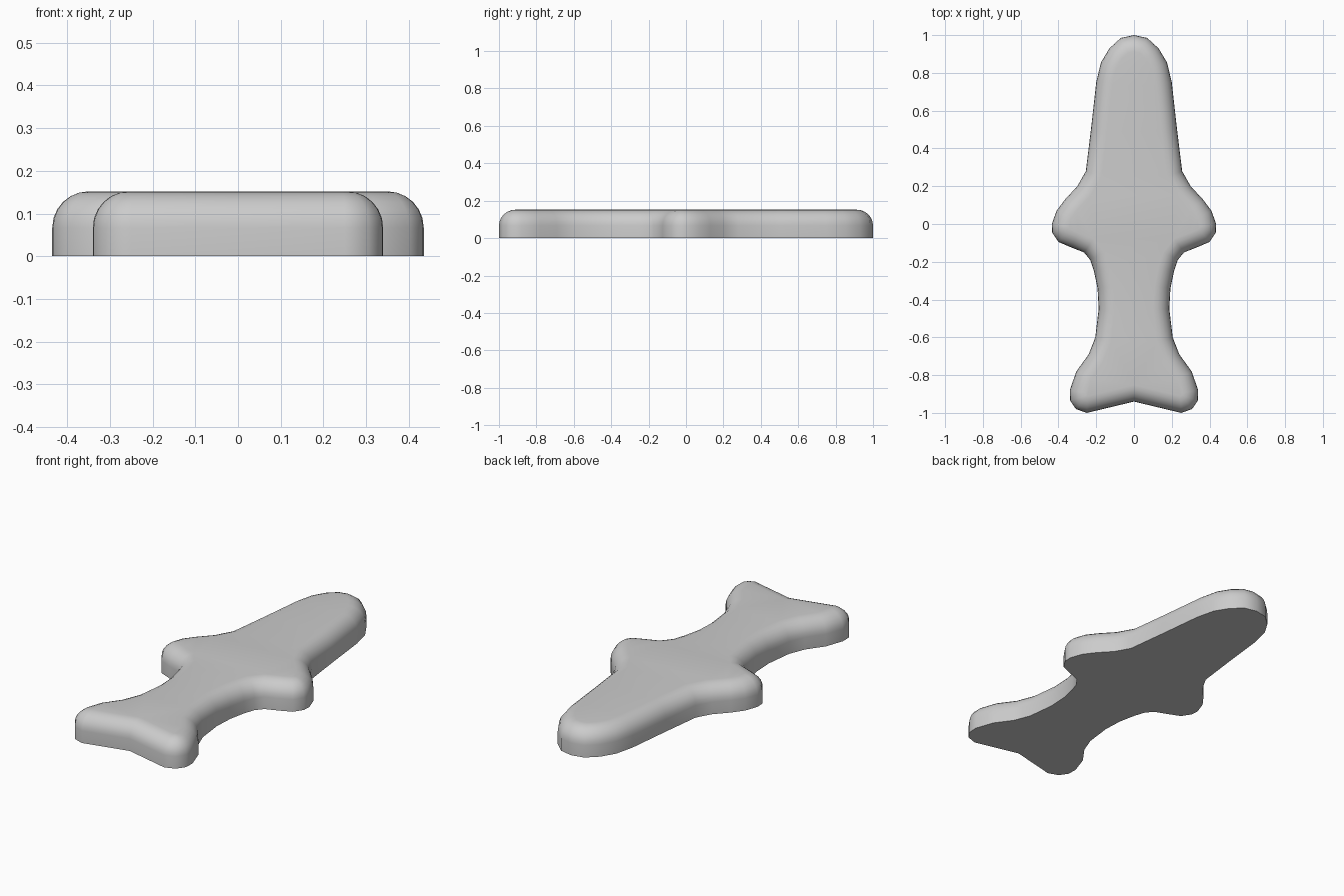
import bpy, bmesh, math
from mathutils import Vector

cube = bpy.data.objects.get("Cube")
if cube:
    bpy.data.objects.remove(cube, do_unlink=True)

HEIGHT, RADIUS, STEPS = 0.152, 0.085, 6

# Half outline from the rounded nose to the notch between the tail lobes
half = [(0, 1), (0.07, 0.985), (0.13, 0.93), (0.175, 0.855), (0.2, 0.75),
        (0.228, 0.5), (0.255, 0.28), (0.30, 0.2), (0.365, 0.13), (0.41, 0.07),
        (0.435, 0), (0.433, -0.045), (0.4, -0.095), (0.33, -0.125),
        (0.265, -0.15), (0.232, -0.19), (0.212, -0.25), (0.193, -0.34),
        (0.187, -0.45), (0.205, -0.6), (0.24, -0.69), (0.305, -0.78),
        (0.34, -0.88), (0.338, -0.935), (0.307, -0.98), (0.25, -1), (0, -0.94)]
outline = [Vector(p) for p in half + [(-x, y) for x, y in half[-2:0:-1]]]


def inset(points, distance):
    """Move a clockwise outline inwards along its mitred corners."""
    result = []
    for i, p in enumerate(points):
        a = (p - points[i - 1]).normalized()
        b = (points[(i + 1) % len(points)] - p).normalized()
        na, nb = Vector((a.y, -a.x)), Vector((b.y, -b.x))
        result.append(p + (na + nb) / (1 + na.dot(nb)) * distance)
    return result


# Slab with a straight wall, a rounded upper rim and flat faces
bm = bmesh.new()
levels = [(0, 0)]
for i in range(STEPS + 1):
    t = math.pi / 2 * i / STEPS
    levels.append((RADIUS * (1 - math.cos(t)), HEIGHT - RADIUS * (1 - math.sin(t))))
rings = [[bm.verts.new((p.x, p.y, z)) for p in inset(outline, d)] for d, z in levels]
count = len(outline)
for low, high in zip(rings, rings[1:]):
    for i in range(count):
        j = (i + 1) % count
        bm.faces.new((low[i], high[i], high[j], low[j]))
bm.faces.new(rings[0])
top = bm.faces.new(rings[-1][::-1])
bmesh.ops.triangulate(bm, faces=[top])
bmesh.ops.remove_doubles(bm, verts=bm.verts[:], dist=0.002)
bmesh.ops.recalc_face_normals(bm, faces=bm.faces[:])

mesh = bpy.data.meshes.new("fish_slab")
bm.to_mesh(mesh)
bm.free()
slab = bpy.data.objects.new("fish_slab", mesh)
bpy.context.collection.objects.link(slab)

# Plain grey material
grey = bpy.data.materials.new("plain grey")
grey.use_nodes = True
colour = (0.6, 0.6, 0.6, 1)
grey.diffuse_color = colour
grey.node_tree.nodes["Principled BSDF"].inputs["Base Color"].default_value = colour
mesh.materials.append(grey)

# Smooth rim with a crisp underside edge
bpy.context.view_layer.objects.active = slab
slab.select_set(True)
bpy.ops.object.shade_smooth_by_angle(angle=math.radians(40))
